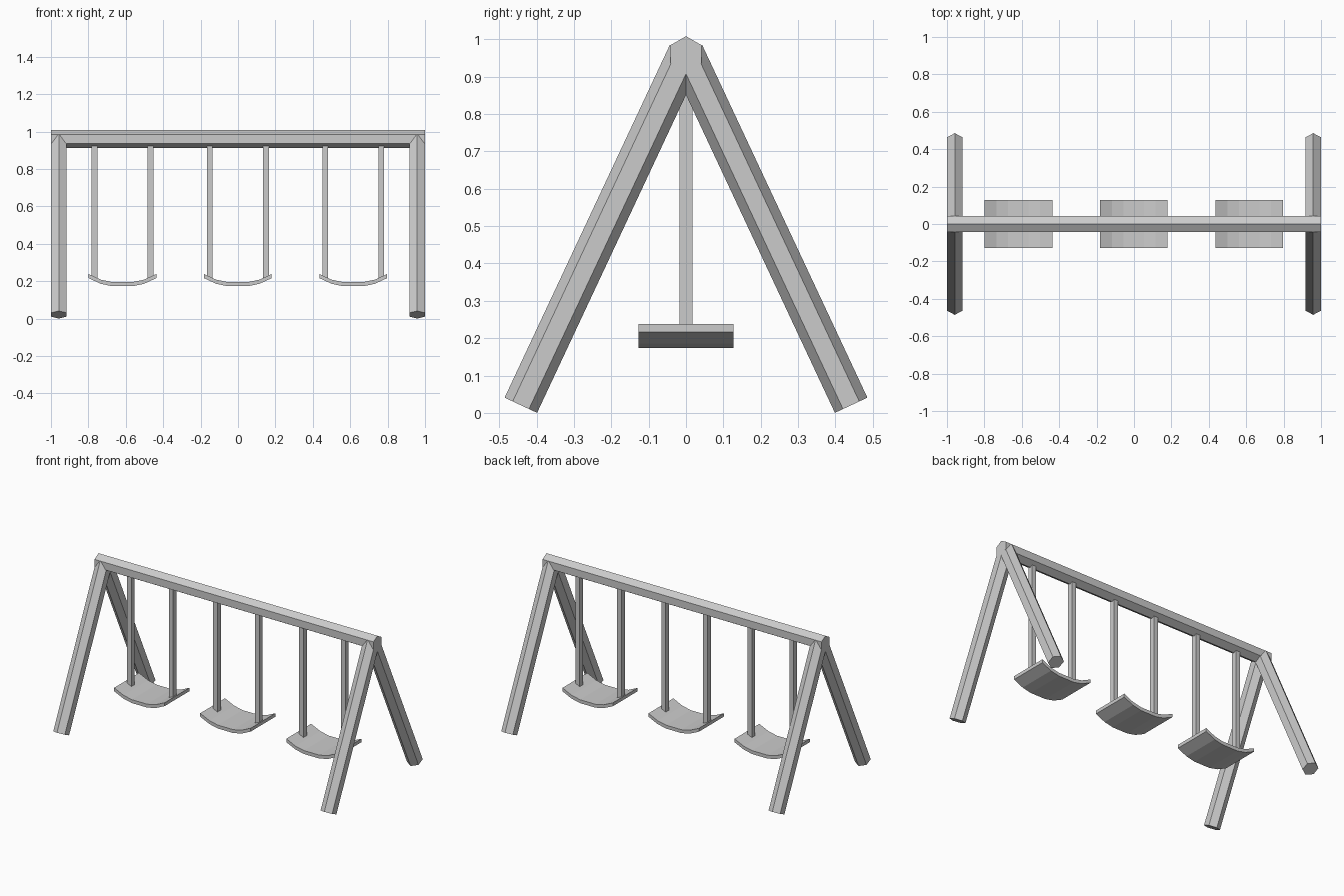
import bpy, bmesh
from math import pi, cos, sin
from mathutils import Vector

if "Cube" in bpy.data.objects:
    bpy.data.objects.remove(bpy.data.objects["Cube"])

R = 0.048          # beam radius
TOP = 0.96         # beam axis height


def mesh_object(name, verts, faces):
    me = bpy.data.meshes.new(name)
    bm = bmesh.new()
    vs = [bm.verts.new(v) for v in verts]
    for f in faces:
        bm.faces.new([vs[i] for i in f])
    bmesh.ops.recalc_face_normals(bm, faces=bm.faces)
    bm.to_mesh(me)
    bm.free()
    ob = bpy.data.objects.new(name, me)
    bpy.context.collection.objects.link(ob)
    return ob


def prism(name, ring_a, ring_b):
    n = len(ring_a)
    faces = [tuple(range(n)), tuple(range(n, 2 * n))]
    faces += [(i, (i + 1) % n, n + (i + 1) % n, n + i) for i in range(n)]
    return mesh_object(name, list(ring_a) + list(ring_b), faces)


def hex_beam(name, a, b, u, v):
    # six-sided beam with a corner pointing along u
    ring = [R * (cos(i * pi / 3) * u + sin(i * pi / 3) * v) for i in range(6)]
    return prism(name, [a + p for p in ring], [b + p for p in ring])


X, Y, Z = Vector((1, 0, 0)), Vector((0, 1, 0)), Vector((0, 0, 1))

# Top beam
hex_beam("top_beam", Vector((-1, 0, TOP)), Vector((1, 0, TOP)), Z, Y)

# Splayed legs
for sx, side in ((-1, "left"), (1, "right")):
    for sy, end in ((-1, "front"), (1, "back")):
        foot = Vector((sx * 0.9583, sy * 0.442, 0.0205))
        head = Vector((sx * 0.9583, 0, TOP + 0.004))
        u = (head - foot).normalized().cross(X)
        hex_beam(f"{side}_{end}_leg", foot, head, u, X)

# Seats: curved plank section extruded front to back
bottom = [(-0.181, 0.216), (-0.116, 0.186), (-0.055, 0.173),
          (0.055, 0.173), (0.116, 0.186), (0.181, 0.216)]
section = bottom + [(x, z + 0.022) for x, z in reversed(bottom)]


def seat(name, cx):
    n = len(bottom)
    verts = [(cx + x, y, z) for y in (-0.127, 0.127) for x, z in section]
    m = 2 * n
    faces = [(i, (i + 1) % m, m + (i + 1) % m, m + i) for i in range(m)]
    for o in (0, m):
        faces += [(o + i, o + i + 1, o + m - 2 - i, o + m - 1 - i) for i in range(n - 1)]
    mesh_object(name, verts, faces)


# Swings: seat with two square hangers
for k, cx in enumerate((-0.618, -0.001, 0.616)):
    seat(f"seat_{k + 1}", cx)
    for s, side in ((-1, "left"), (1, "right")):
        x = cx + s * 0.15
        ring = [(x + a * 0.0155, b * 0.017) for a, b in ((-1, -1), (1, -1), (1, 1), (-1, 1))]
        prism(f"hanger_{k + 1}_{side}", [(px, py, 0.212) for px, py in ring],
              [(px, py, TOP - 0.02) for px, py in ring])
